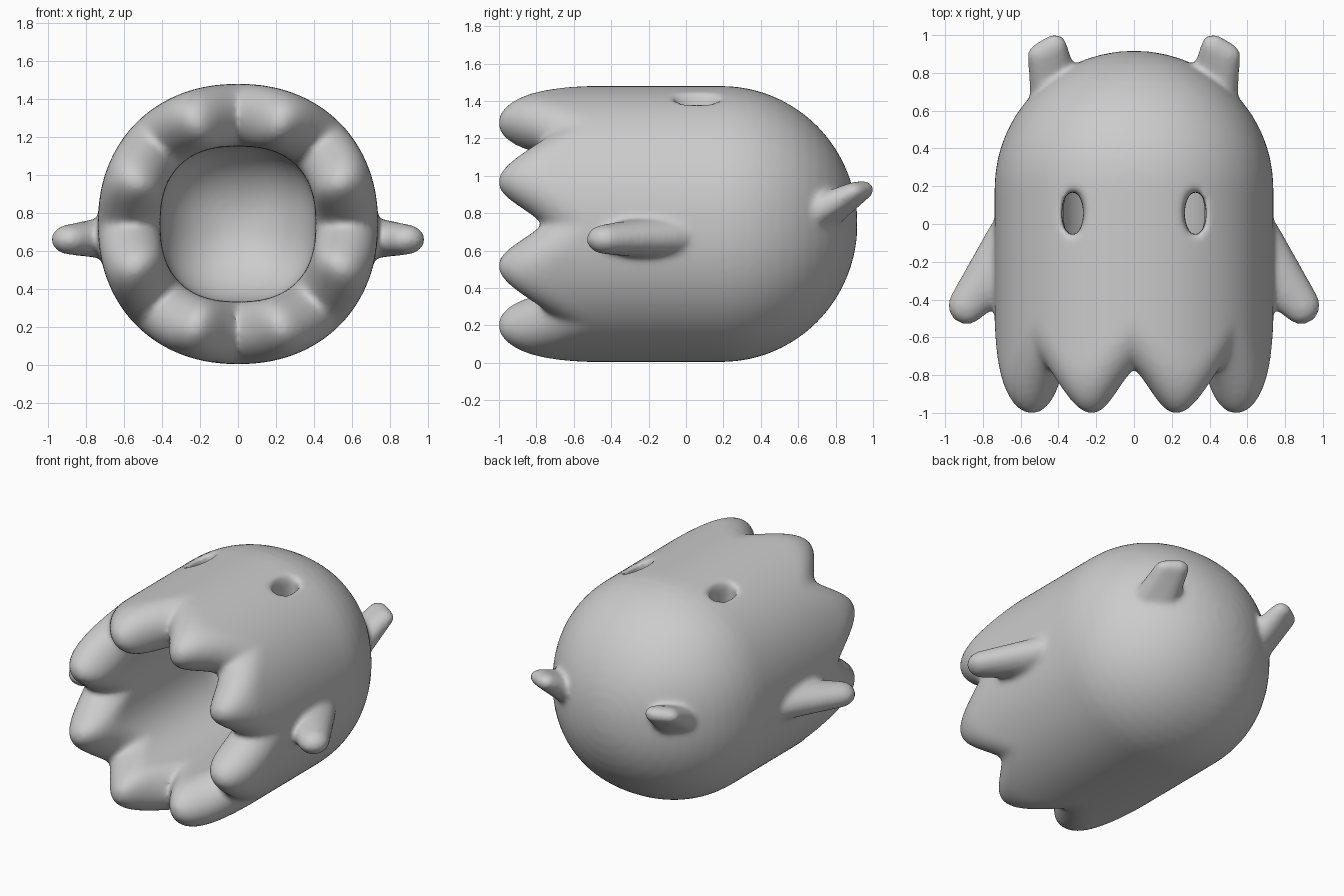
import bpy, bmesh, math
from mathutils import Vector

if "Cube" in bpy.data.objects:
    bpy.data.objects.remove(bpy.data.objects["Cube"])

CZ = 0.742


def make_object(name, bm):
    bmesh.ops.recalc_face_normals(bm, faces=bm.faces)
    me = bpy.data.meshes.new(name)
    bm.to_mesh(me)
    bm.free()
    ob = bpy.data.objects.new(name, me)
    bpy.context.collection.objects.link(ob)
    return ob


def squircle(a, n):
    return (abs(math.cos(a)) ** n + abs(math.sin(a)) ** n) ** (-1 / n)


def profile(a):
    """Wall section (radius, y) at one angle: dome, scalloped hem, hollow inside."""
    d = ((a / (math.pi / 4)) % 1) * 2 - 1
    hem = -1.006 + 0.24 * (0.5 * (0.5 - 0.5 * math.cos(math.pi * d)) + 0.5 * d * d)
    so, si = squircle(a, 2.15), squircle(a, 2.45)
    ro, ri, n = 0.738 * so, 0.408 * si, 14
    pts = []
    for i in range(1, n + 1):
        t = math.pi / 2 * i / n
        pts.append((ro * math.sin(t), 0.19 + 0.727 * math.cos(t)))
    mid, half, cap = (ro + ri) / 2, (ro - ri) / 2, 0.27
    for i in range(0, 6):
        pts.append((ro, 0.1 + (hem + cap - 0.1) * i / 5))
    for i in range(1, 20):
        t = math.pi * i / 20
        pts.append((mid + half * math.cos(t), hem + cap - cap * math.sin(t)))
    for i in range(0, 6):
        pts.append((ri, hem + cap + (0.1 - hem - cap) * i / 5))
    for i in range(n, 0, -1):
        t = math.pi / 2 * i / n
        pts.append((ri * math.sin(t), 0.19 + 0.40 * math.cos(t)))
    return pts


# Hollow body with eight hem lobes
bm = bmesh.new()
SEG = 128
cols = []
for k in range(SEG):
    a = 2 * math.pi * k / SEG
    cols.append([bm.verts.new((r * math.cos(a), y, CZ + r * math.sin(a)))
                 for r, y in profile(a)])
pole_out = bm.verts.new((0, 0.917, CZ))
pole_in = bm.verts.new((0, 0.59, CZ))
for k in range(SEG):
    p, q = cols[k], cols[(k + 1) % SEG]
    bm.faces.new((pole_out, p[0], q[0]))
    bm.faces.new((pole_in, q[-1], p[-1]))
    for i in range(len(p) - 1):
        bm.faces.new((p[i], p[i + 1], q[i + 1], q[i]))
body = make_object("ghost_body", bm)


def blob_hull(name, blobs, side):
    """Convex hull around ellipsoids given as (centre, radii)."""
    bm = bmesh.new()
    for c, r in blobs:
        vs = bmesh.ops.create_icosphere(bm, subdivisions=3, radius=1)["verts"]
        for v in vs:
            v.co = Vector((side * (c[0] + v.co.x * r[0]),
                           c[1] + v.co.y * r[1], c[2] + v.co.z * r[2]))
    out = bmesh.ops.convex_hull(bm, input=bm.verts[:])
    bad = {g for g in out["geom_interior"] + out["geom_unused"]
           if isinstance(g, bmesh.types.BMVert)}
    bmesh.ops.delete(bm, geom=list(bad), context="VERTS")
    return make_object(name, bm)


def combine(tool, op):
    m = body.modifiers.new(tool.name, "BOOLEAN")
    m.operation, m.object, m.solver = op, tool, "EXACT"
    tool.hide_render = True
    tool.hide_set(True)


for side, tag in ((1, "right"), (-1, "left")):
    # Arms
    combine(blob_hull("arm_" + tag, [
        ((0.885, -0.43, 0.66), (0.1, 0.103, 0.08)),
        ((0.66, -0.15, 0.67), (0.14, 0.21, 0.115))], side), "UNION")
    # Ears
    combine(blob_hull("ear_" + tag, [
        ((0.42, 0.945, 0.925), (0.065, 0.062, 0.05)),
        ((0.495, 0.895, 0.915), (0.07, 0.065, 0.05)),
        ((0.38, 0.74, 0.79), (0.09, 0.09, 0.09)),
        ((0.46, 0.66, 0.79), (0.09, 0.09, 0.09))], side), "UNION")
    # Eye holes with a softened rim
    combine(blob_hull("eye_hole_" + tag, [
        ((0.325, 0.057, 1.0), (0.056, 0.117, 0.05)),
        ((0.325, 0.057, 1.6), (0.058, 0.12, 0.05))], side), "DIFFERENCE")
    combine(blob_hull("eye_rim_" + tag, [
        ((0.335, 0.06, 1.44), (0.08, 0.14, 0.07))], side), "DIFFERENCE")

# Blend the parts into one soft surface
rm = body.modifiers.new("blend", "REMESH")
rm.mode, rm.voxel_size, rm.use_smooth_shade = "VOXEL", 0.016, True
sm = body.modifiers.new("soften", "SMOOTH")
sm.factor, sm.iterations = 0.5, 14

# Bake the result and remove the helper parts
bpy.context.view_layer.update()
dg = bpy.context.evaluated_depsgraph_get()
mesh = bpy.data.meshes.new_from_object(body.evaluated_get(dg))
body.modifiers.clear()
body.data = mesh
for ob in list(bpy.data.objects):
    if ob is not body:
        bpy.data.objects.remove(ob)
for p in body.data.polygons:
    p.use_smooth = True
